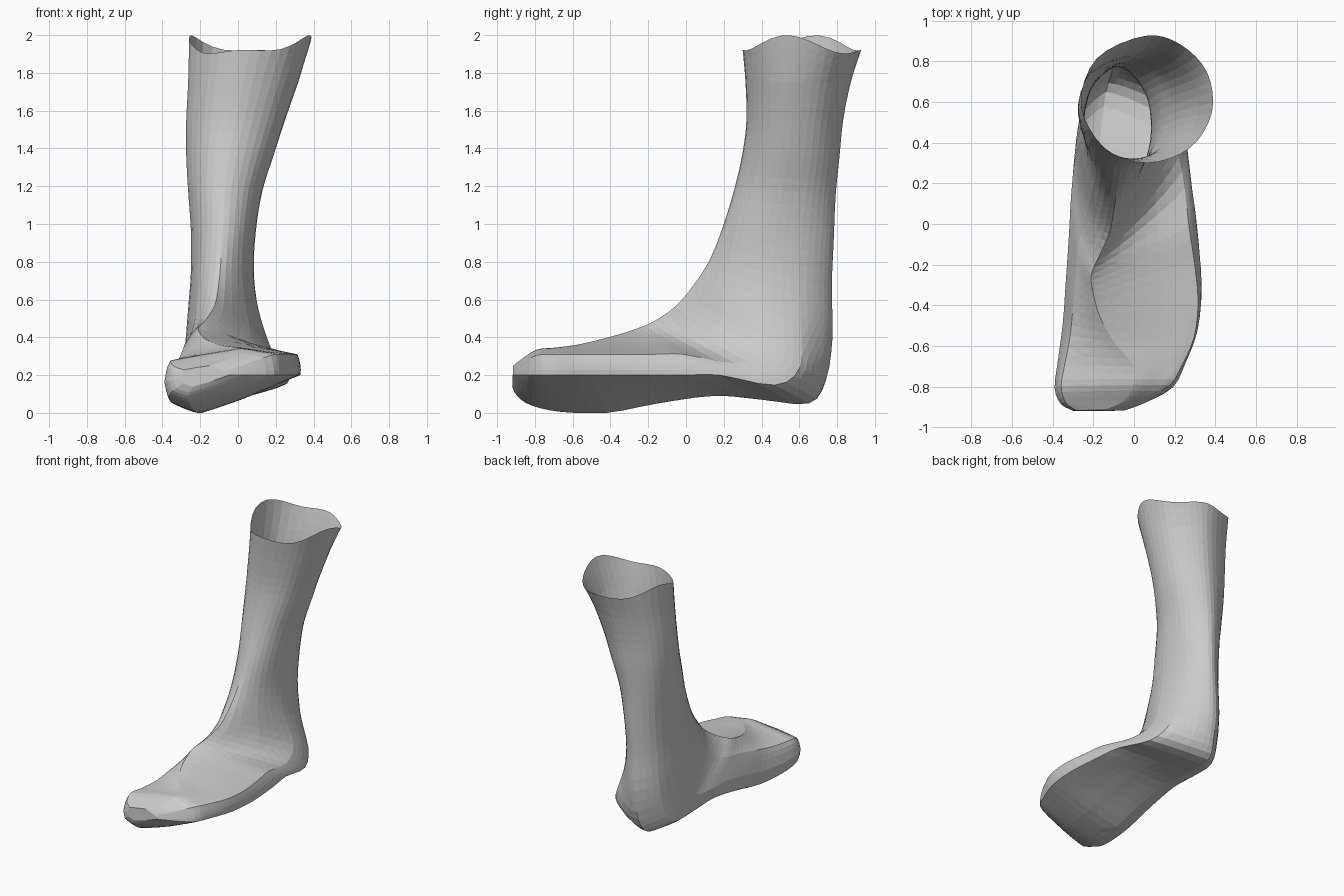
import bpy, bmesh, math
from mathutils import Vector

if "Cube" in bpy.data.objects:
    bpy.data.objects.remove(bpy.data.objects["Cube"])

# Stations from calf rim to toe tip:
# front/top y, z, back/sole y, z, left x, right x, ridge x, foot-shape weight
STATIONS = [
    (.30, 1.94, .925, 1.94, -.26, .39, .05, 0),
    (.315, 1.75, .87, 1.75, -.265, .32, .02, 0),
    (.32, 1.55, .83, 1.55, -.275, .25, -.01, 0),
    (.30, 1.38, .81, 1.35, -.275, .19, -.04, 0),
    (.26, 1.20, .79, 1.15, -.265, .13, -.07, 0),
    (.20, 1.00, .78, .92, -.25, .095, -.1, 0),
    (.13, .82, .77, .66, -.25, .085, -.15, .1),
    (.05, .69, .775, .40, -.265, .115, -.18, .25),
    (-.05, .57, .74, .17, -.28, .19, -.2, .5),
    (-.16, .49, .65, .05, -.295, .25, -.21, .8),
    (-.25, .45, .40, .07, -.31, .285, -.21, 1),
    (-.34, .42, .15, .09, -.32, .31, -.2, 1),
    (-.45, .39, -.15, .05, -.335, .33, -.17, 1),
    (-.58, .36, -.42, .0, -.35, .31, -.1, 1),
    (-.70, .345, -.66, .005, -.375, .25, 0, 1),
    (-.79, .335, -.82, .04, -.39, .19, 0, 1),
    (-.87, .285, -.895, .09, -.36, .05, -.05, 1),
    (-.915, .25, -.92, .14, -.30, -.05, -.15, 1),
]
ANGLES = [90, 50, 12, -25, -60, -92, -140, 175, 130]


def ring(s):
    """Nine points: an ellipse on the leg, blending to a tilted foot outline."""
    yt, zt, yb, zb, xl, xr, xt, w = s
    h = max(zt - zb, .001)
    band = .3 * (1 - w)
    ur = min(max((min(.31, zt - .03) - band - zb) / h, .2), .9)
    ul = min(max((.2 - band - zb) / h, .06), ur - .05)
    wide = xr - xl
    foot = [(xt, 1), (xt + .55 * (xr - xt), 1 - .56 * (1 - ur)),
            (xr - .015, ur), (xr, ul),
            (xl + .58 * wide, ul * .38), (xl + .24 * wide, 0),
            (xl + .04 * wide, .14), (xl, .42), (xl + .055 * wide, .8)]
    pts = []
    for a, (fx, fu) in zip(ANGLES, foot):
        a = math.radians(a)
        ex = (xl + xr) / 2 + wide / 2 * math.cos(a)
        eu = .5 + .5 * math.sin(a)
        x, u = ex + w * (fx - ex), eu + w * (fu - eu)
        pts.append(Vector((x, yb + u * (yt - yb), zb + u * (zt - zb))))
    return pts


def smooth(p, steps, closed, straight=0):
    """Points along a Catmull-Rom curve through p, optionally straightened."""
    n, out = len(p), []
    at = (lambda i: p[i % n]) if closed else (lambda i: p[min(max(i, 0), n - 1)])
    for i in range(n if closed else n - 1):
        a, b, c, d = (at(i + k) for k in (-1, 0, 1, 2))
        for k in range(steps):
            t = k / steps
            q = .5 * (2 * b + (c - a) * t + (2 * a - 5 * b + 4 * c - d) * t * t
                      + (3 * b - a - 3 * c + d) * t ** 3)
            out.append(q.lerp(b.lerp(c, t), straight))
    return out if closed else out + [p[-1]]


# Smooth around each ring (crisper on the foot), then along the limb
rings = [smooth(ring(s), 4, True, .75 * s[7]) for s in STATIONS]
columns = [smooth([r[j] for r in rings], 3, False) for j in range(len(rings[0]))]

# Wavy open rim at the calf, fading out below
for col in columns:
    a = math.atan2(col[0].y - .61, col[0].x - .065)
    wave = .04 * math.cos(2 * (a + math.radians(18))) + .02 * math.cos(4 * a + .8)
    for i, f in enumerate((1, .65, .3)):
        col[i].z += wave * f

# Open leg and foot shell
bm = bmesh.new()
grid = [[bm.verts.new((v.x, v.y, max(v.z, 0))) for v in col] for col in columns]
n = len(grid)
for j in range(n):
    a, b = grid[j], grid[(j + 1) % n]
    for i in range(len(a) - 1):
        bm.faces.new((a[i], a[i + 1], b[i + 1], b[i]))

# Blunt toe end
bm.faces.new([col[-1] for col in grid])
bmesh.ops.recalc_face_normals(bm, faces=bm.faces)
bmesh.ops.triangulate(bm, faces=bm.faces)

mesh = bpy.data.meshes.new("leg_and_foot")
bm.to_mesh(mesh)
bm.free()
bpy.context.collection.objects.link(bpy.data.objects.new("leg_and_foot", mesh))
